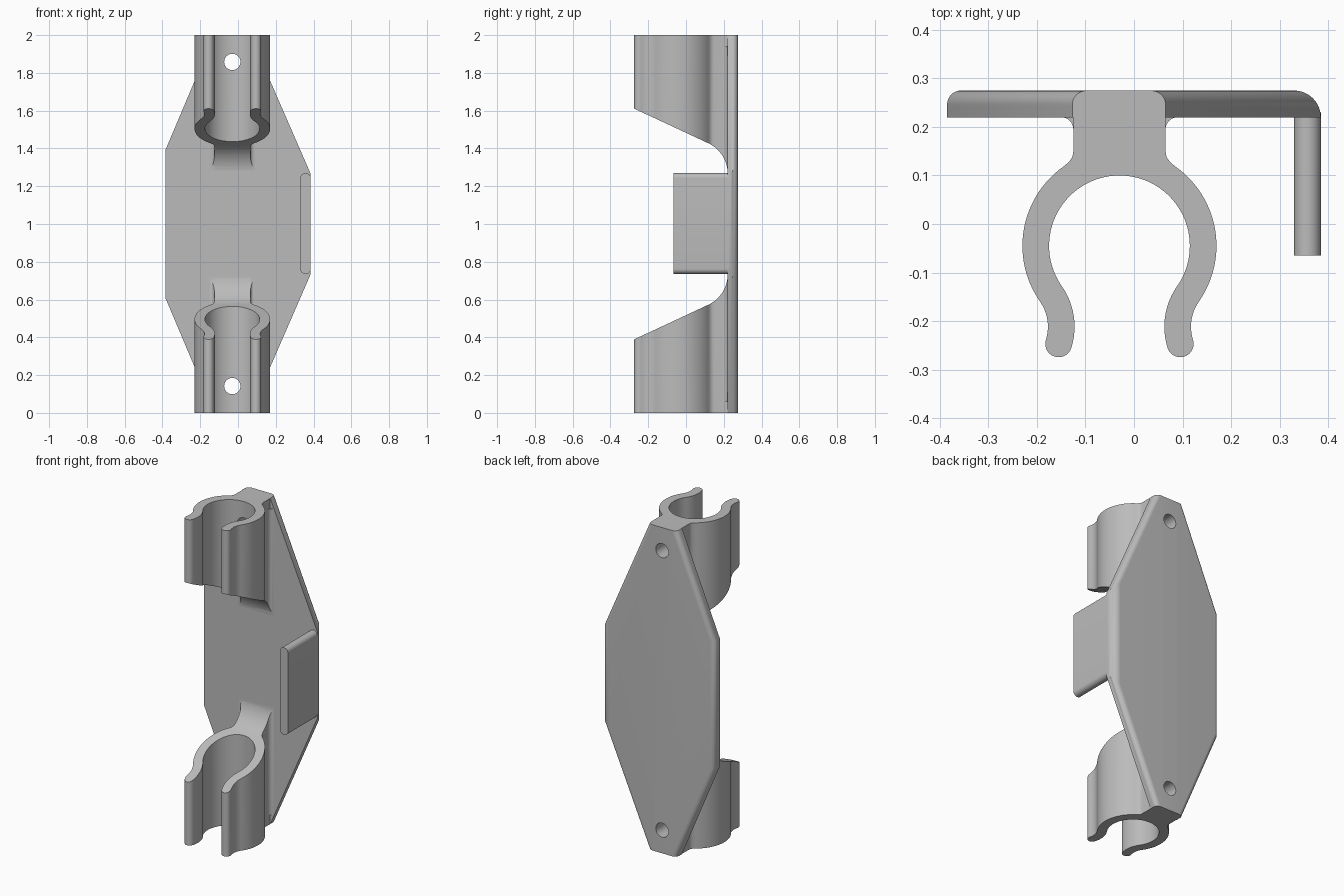
import bpy, bmesh, math
from mathutils import Vector

if "Cube" in bpy.data.objects:
    bpy.data.objects.remove(bpy.data.objects["Cube"], do_unlink=True)

grey = bpy.data.materials.new("plain grey")
grey.use_nodes = True
grey.diffuse_color = (0.5, 0.5, 0.5, 1)
grey.node_tree.nodes["Principled BSDF"].inputs["Base Color"].default_value = (0.5, 0.5, 0.5, 1)

MID = -0.03      # x of the clip axis
WALL = 0.055     # common wall thickness
FRONT, BACK = 0.22, 0.275


def arc(cx, cy, r, a0, a1, n):
    angles = [math.radians(a0 + (a1 - a0) * i / n) for i in range(n + 1)]
    return [(cx + r * math.cos(a), cy + r * math.sin(a)) for a in angles]


def loft(name, rings):
    """Skin a stack of equal rings and cap both ends."""
    bm = bmesh.new()
    loops = [[bm.verts.new(p) for p in ring] for ring in rings]
    for a, b in zip(loops, loops[1:]):
        for i in range(len(a)):
            j = (i + 1) % len(a)
            bm.faces.new((a[i], a[j], b[j], b[i]))
    bm.faces.new(loops[0])
    bm.faces.new(loops[-1])
    bmesh.ops.recalc_face_normals(bm, faces=bm.faces)
    mesh = bpy.data.meshes.new(name)
    bm.to_mesh(mesh)
    bm.free()
    mesh.materials.append(grey)
    obj = bpy.data.objects.new(name, mesh)
    bpy.context.collection.objects.link(obj)
    return obj


def prism(name, pts, axis, lo, hi):
    place = {"x": lambda u, v, h: (h, u, v),
             "y": lambda u, v, h: (u, h, v),
             "z": lambda u, v, h: (u, v, h)}[axis]
    return loft(name, [[place(u, v, h) for u, v in pts] for h in (lo, hi)])


def activate(obj):
    bpy.ops.object.select_all(action="DESELECT")
    obj.select_set(True)
    bpy.context.view_layer.objects.active = obj


def cut(obj, cutters):
    activate(obj)
    for c in cutters:
        mod = obj.modifiers.new("cut", "BOOLEAN")
        mod.operation, mod.solver, mod.object = "DIFFERENCE", "EXACT", c
        bpy.ops.object.modifier_apply(modifier=mod.name)


def mirrored(half):
    """Close a half outline about the clip axis."""
    other = [(-u, v) for u, v in reversed(half) if u > 1e-5]
    return [(MID + u, v) for u, v in half + other]


# Back plate: each edge has its own rounding radius towards the back
outline = [(-0.127, 0), (0.065, 0), (0.385, 0.735), (0.385, 1.265),
           (0.065, 2), (-0.127, 2), (-0.385, 1.39), (-0.385, 0.61)]
small = 0.028
radii = [0, small, WALL, small, 0, small, small, small]


def plate_ring(y):
    lines = []
    for i, r in enumerate(radii):
        p, q = Vector(outline[i]), Vector(outline[(i + 1) % len(outline)])
        d = (q - p).normalized()
        n = Vector((d.y, -d.x))
        h = max(0, y - (BACK - r))
        inset = r - math.sqrt(max(0, r * r - h * h))
        lines.append((n, n.dot(p) - inset))
    ring = []
    for i in range(len(lines)):
        (a, c), (b, e) = lines[i - 1], lines[i]
        det = a.x * b.y - a.y * b.x
        ring.append(((c * b.y - e * a.y) / det, y, (a.x * e - b.x * c) / det))
    return ring


steps = 14
plate = loft("back_plate", [plate_ring(FRONT + WALL * math.sin(math.pi / 2 * i / steps))
                            for i in range(steps + 1)])

# Clip section: neck, open ring and flared lips with round tips
CY, RO, RI = -0.045, 0.2, 0.145
mid_r, turn, end, bend = (RO + RI) / 2, 35, 17.5, 0.118
a = math.radians(-turn)
bx, by = (mid_r + bend) * math.cos(a), CY + (mid_r + bend) * math.sin(a)
tip = arc(bx, by, bend, 180 + end, 180 + end, 1)[0]
half = [(0.095, FRONT), (0.095, 0.15), (0.097, 0.138), (0.104, 0.128)]
half += arc(0, CY, RO, 55, -turn, 32)
half += arc(bx, by, bend - WALL / 2, 180 - turn, 180 + end, 12)[1:]
half += arc(*tip, WALL / 2, end, end - 180, 14)[1:]
half += arc(bx, by, bend + WALL / 2, 180 + end, 180 - turn, 12)[1:]
half += arc(0, CY, RI, -turn, 90, 40)[1:]
clips = prism("pipe_clips", mirrored(half), "z", 0, 2)

# Flared root where the neck meets the plate
root = arc(0.12, 0.195, 0.025, 180, 90, 8)
flare = prism("neck_flare", mirrored(root), "z", 0.06, 1.94)

# Side tab with rounded long edges
r = WALL / 2
tab_pts = arc(0.385 - r, 1.27 - r, r, 0, 180, 16) + arc(0.385 - r, 0.735 + r, r, 180, 360, 16)
tab = prism("side_tab", tab_pts, "y", -0.065, 0.23)

# Cutter that opens the middle: slanted, then sweeping up into the plate
slope = math.tan(math.radians(25))
sweep = arc(0.041, 0.735, 0.18, -65, 0, 16)
y0, z0 = sweep[0]
lower = [(-0.4, z0 - slope * (y0 + 0.4))] + sweep + [(0.24, 0.735)]
gap = prism("gap_cutter", lower + [(y, 2 - z) for y, z in reversed(lower)], "x", -0.5, 0.5)

# Screw holes near both ends
holes = [prism("hole_cutter", arc(MID, z, 0.043, 0, 350, 35), "y", 0.0, 0.4)
         for z in (0.142, 1.858)]

cut(clips, [gap] + holes)
cut(flare, [gap] + holes)
cut(plate, holes)
for c in [gap] + holes:
    bpy.data.objects.remove(c, do_unlink=True)

for obj in (plate, clips, flare, tab):
    activate(obj)
    bpy.ops.object.shade_smooth_by_angle(angle=math.radians(30))
